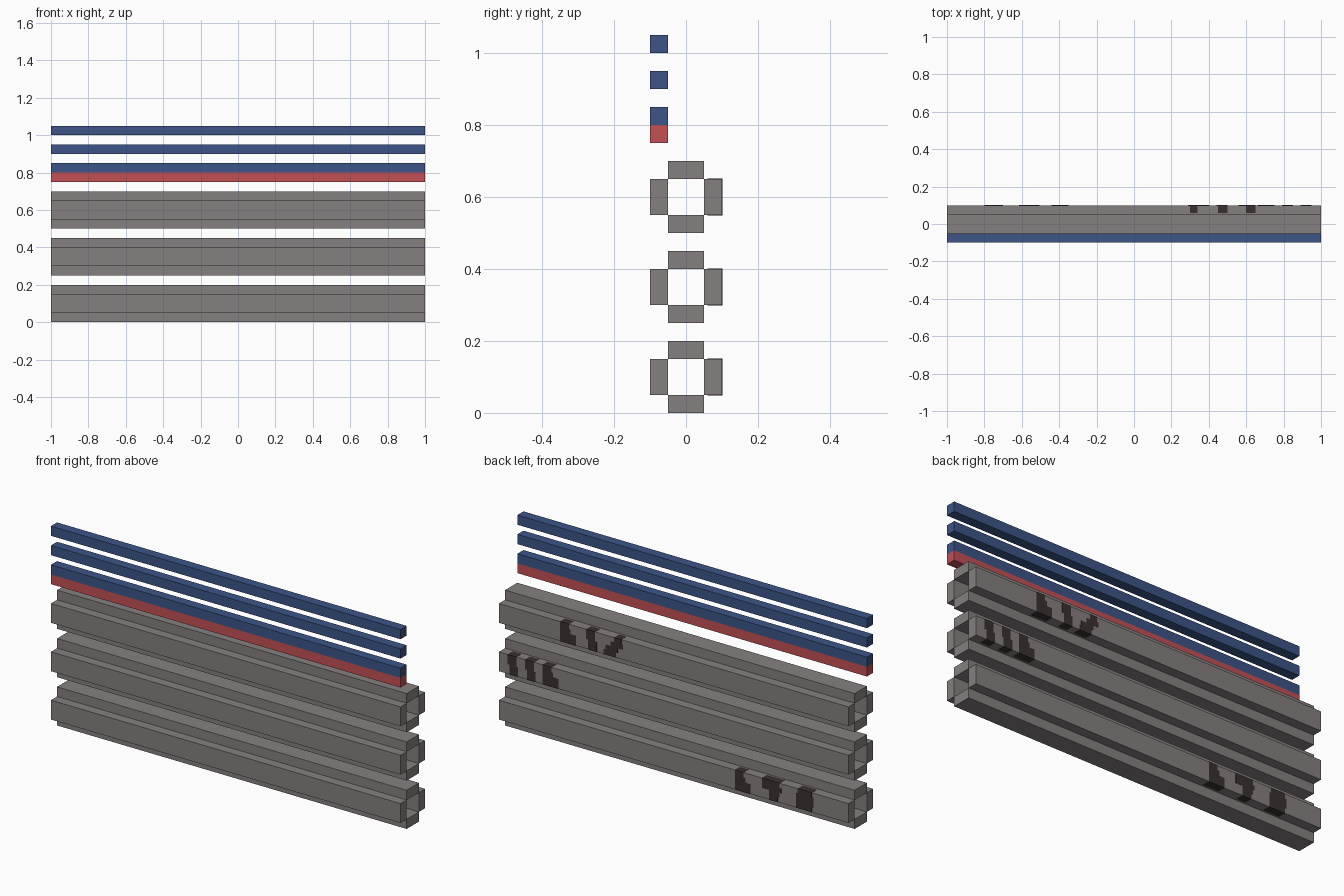
import bpy
import bmesh

if "Cube" in bpy.data.objects:
    bpy.data.objects.remove(bpy.data.objects["Cube"], do_unlink=True)


def make_material(name, rgb):
    mat = bpy.data.materials.new(name)
    mat.use_nodes = True
    colour = (*rgb, 1)
    mat.diffuse_color = colour
    mat.node_tree.nodes["Principled BSDF"].inputs["Base Color"].default_value = colour
    return mat


grey = make_material("pipe grey", (.24, .216, .216))
blue = make_material("cable blue", (.045, .089, .242))
red = make_material("cable red", (.546, .08, .091))
dark = make_material("stain brown", (.042, .03, .027))


def add_box(bm, low, high):
    """Add an axis-aligned box between two corners."""
    verts = bmesh.ops.create_cube(bm, size=1)["verts"]
    for v in verts:
        for i in range(3):
            v.co[i] = low[i] if v.co[i] < 0 else high[i]


def make_object(name, material, boxes):
    bm = bmesh.new()
    for low, high in boxes:
        add_box(bm, low, high)
    mesh = bpy.data.meshes.new(name)
    bm.to_mesh(mesh)
    bm.free()
    mesh.materials.append(material)
    obj = bpy.data.objects.new(name, mesh)
    bpy.context.collection.objects.link(obj)


WALL = .05    # pipe wall and cable thickness
RADIUS = .1   # outer half-width of a pipe

# Hollow pipes, each made of four wall bars around an open core
pipes = {"lower": .1, "middle": .35, "upper": .6}
for level, z in pipes.items():
    for side, sign in (("bottom", -1), ("top", 1)):
        a, b = sorted((z + sign * WALL, z + sign * RADIUS))
        make_object(f"{level}_pipe_{side}_wall", grey,
                    [((-1, -WALL, a), (1, WALL, b))])
    for side, sign in (("front", -1), ("back", 1)):
        a, b = sorted((sign * WALL, sign * RADIUS))
        make_object(f"{level}_pipe_{side}_wall", grey,
                    [((-1, a, z - WALL), (1, b, z + WALL))])

# Cables running above the pipes
cables = (("red_cable", red, .75), ("lower_blue_cable", blue, .8),
          ("middle_blue_cable", blue, .9), ("upper_blue_cable", blue, 1))
for name, material, z in cables:
    make_object(name, material, [((-1, -RADIUS, z), (1, -WALL, z + WALL))])

# Stain outlines: four bands from top to bottom, in hundredths along -x
drip = ((0, 5), (0, 5), (1, 6), (1, 6))
heel = ((0, 5), (0, 6), (0, 9), (0, 9))
slant = ((6, 10), (4, 11), (1, 8), (0, 7))
funnel = ((0, 10), (0, 11), (4, 10), (4, 9))
block = ((1, 9), (0, 10), (0, 10), (0, 9))
stains = {
    "upper": ((heel, .65), (drip, .5), (slant, .4)),
    "middle": ((drip, .95), (drip, .85), (heel, .75)),
    "lower": ((heel, -.35), (funnel, -.505), (block, -.7)),
}
SKIN = .001   # plate thickness
for level, marks in stains.items():
    z = pipes[level]
    top, bottom = z + WALL, z - WALL
    step = (top - bottom) / 4
    for number, (shape, start) in enumerate(marks):
        spans = [(start - e / 100, start - s / 100) for s, e in shape]
        # Bands on the back face
        plates = [((a, RADIUS, top - (i + 1) * step), (b, RADIUS + SKIN, top - i * step))
                  for i, (a, b) in enumerate(spans)]
        # Ends folded over the upper and lower edges
        for (a, b), edge, out in ((spans[0], top, SKIN), (spans[-1], bottom, -SKIN)):
            low, high = sorted((edge, edge + out))
            plates.append(((a, .06, low), (b, RADIUS + SKIN, high)))
        make_object(f"{level}_pipe_stain_{number + 1}", dark, plates)
